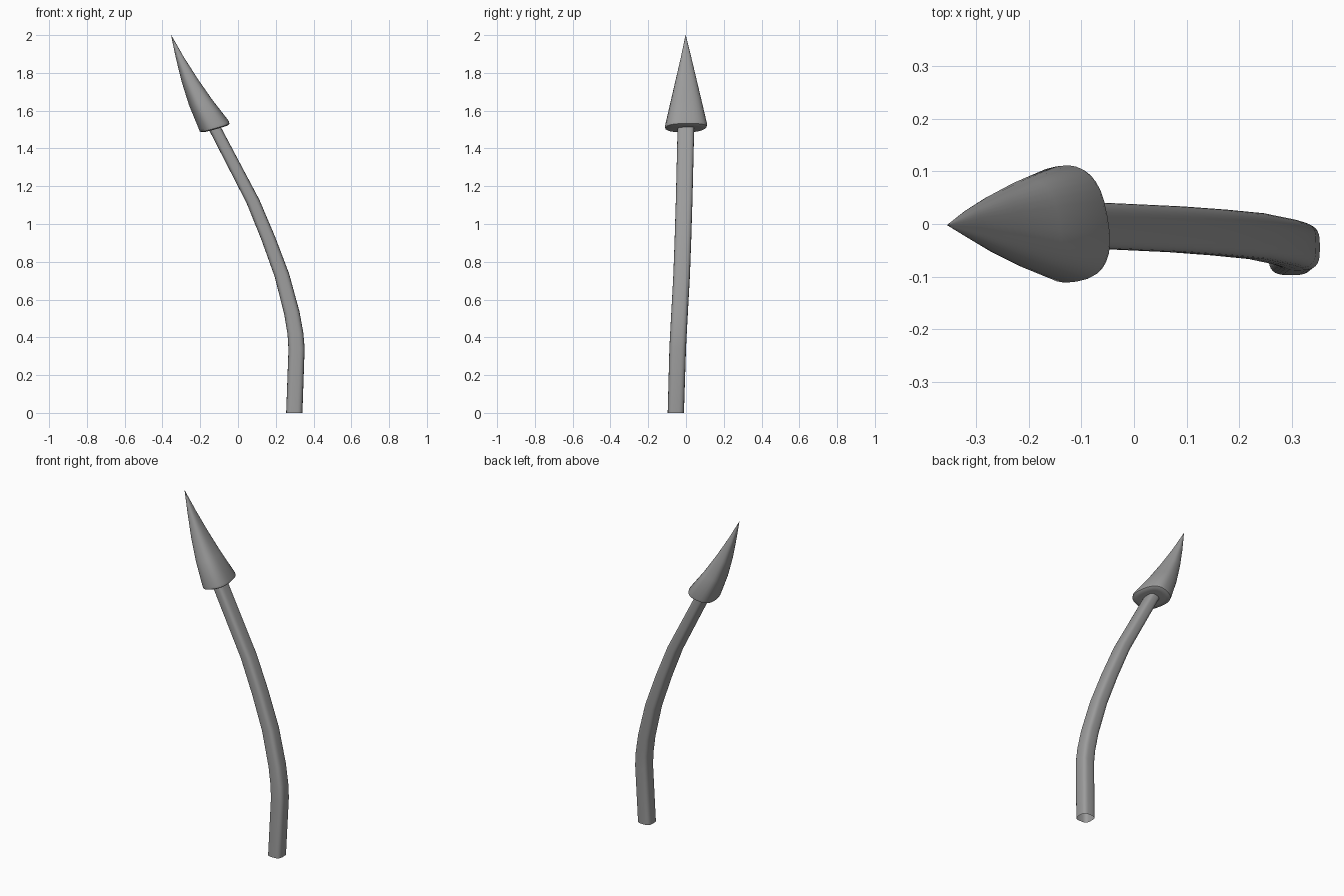
import bpy, bmesh
from math import sin, cos, pi, radians, copysign
from mathutils import Vector, Matrix

if "Cube" in bpy.data.objects:
    bpy.data.objects.remove(bpy.data.objects["Cube"])

SIDES = 32

# Dark grey for both parts
grey = bpy.data.materials.new("dark_grey")
grey.diffuse_color = (0.33, 0.33, 0.33, 1)
grey.use_nodes = True
grey.node_tree.nodes["Principled BSDF"].inputs["Base Color"].default_value = grey.diffuse_color


def sq(v, power):
    """Superellipse coordinate: higher power gives a squarer section."""
    return copysign(abs(v) ** (2 / power), v)


def loft(name, rings, power, cap_start):
    """Skin rounded-square rings (centre, radius x, radius y, tilt, yaw)."""
    bm = bmesh.new()
    loops = []
    for c, rx, ry, tilt, yaw in rings:
        rot = Matrix.Rotation(radians(yaw), 3, 'Z') @ Matrix.Rotation(-radians(tilt), 3, 'Y')
        loops.append([bm.verts.new(Vector(c) + rot @ Vector((rx * sq(cos(2 * pi * i / SIDES), power),
                                                           ry * sq(sin(2 * pi * i / SIDES), power), 0)))
                      for i in range(SIDES)])
    for a, b in zip(loops, loops[1:]):
        for i in range(SIDES):
            j = (i + 1) % SIDES
            bm.faces.new((a[i], a[j], b[j], b[i]))
    if cap_start:
        bm.faces.new(loops[0][::-1])
    mesh = bpy.data.meshes.new(name)
    bm.to_mesh(mesh)
    bm.free()
    mesh.materials.append(grey)
    ob = bpy.data.objects.new(name, mesh)
    bpy.context.collection.objects.link(ob)
    bpy.ops.object.select_all(action='DESELECT')
    ob.select_set(True)
    bpy.context.view_layer.objects.active = ob
    bpy.ops.object.shade_smooth_by_angle(angle=radians(50))
    return ob


# Bent stem, leaning left as it rises, open at the bottom
loft("stem", [
    ((0.298, -0.054, 0.0), 0.043, 0.043, 0, 0),
    ((0.310, -0.044, 0.34), 0.043, 0.044, 5, 0),
    ((0.304, -0.040, 0.42), 0.042, 0.044, 8, 0),
    ((0.285, -0.034, 0.53), 0.041, 0.044, 10, 0),
    ((0.232, -0.023, 0.73), 0.039, 0.044, 12, 0),
    ((0.160, -0.016, 0.925), 0.037, 0.044, 13, 0),
    ((0.079, -0.010, 1.12), 0.035, 0.044, 14, 0),
    ((-0.114, -0.001, 1.49), 0.032, 0.044, 16, 0),
    ((-0.142, 0.0, 1.54), 0.032, 0.044, 16, 0),
], 3.3, False)

# Pointed head with a rounded lower rim, bending slightly upright at the tip
loft("arrow_head", [
    ((-0.124, 0.0, 1.504), 0.055, 0.080, 16, 10),
    ((-0.123, 0.0, 1.505), 0.069, 0.097, 16, 10),
    ((-0.124, 0.0, 1.511), 0.078, 0.109, 16, 10),
    ((-0.128, 0.0, 1.524), 0.079, 0.111, 16, 10),
    ((-0.199, 0.0, 1.645), 0.060, 0.083, 16, 10),
    ((-0.256, 0.0, 1.76), 0.041, 0.056, 16, 10),
    ((-0.308, 0.0, 1.88), 0.020, 0.028, 16, 10),
    ((-0.354, -0.002, 2.0), 0.0006, 0.0006, 0, 10),
], 2.6, True)
